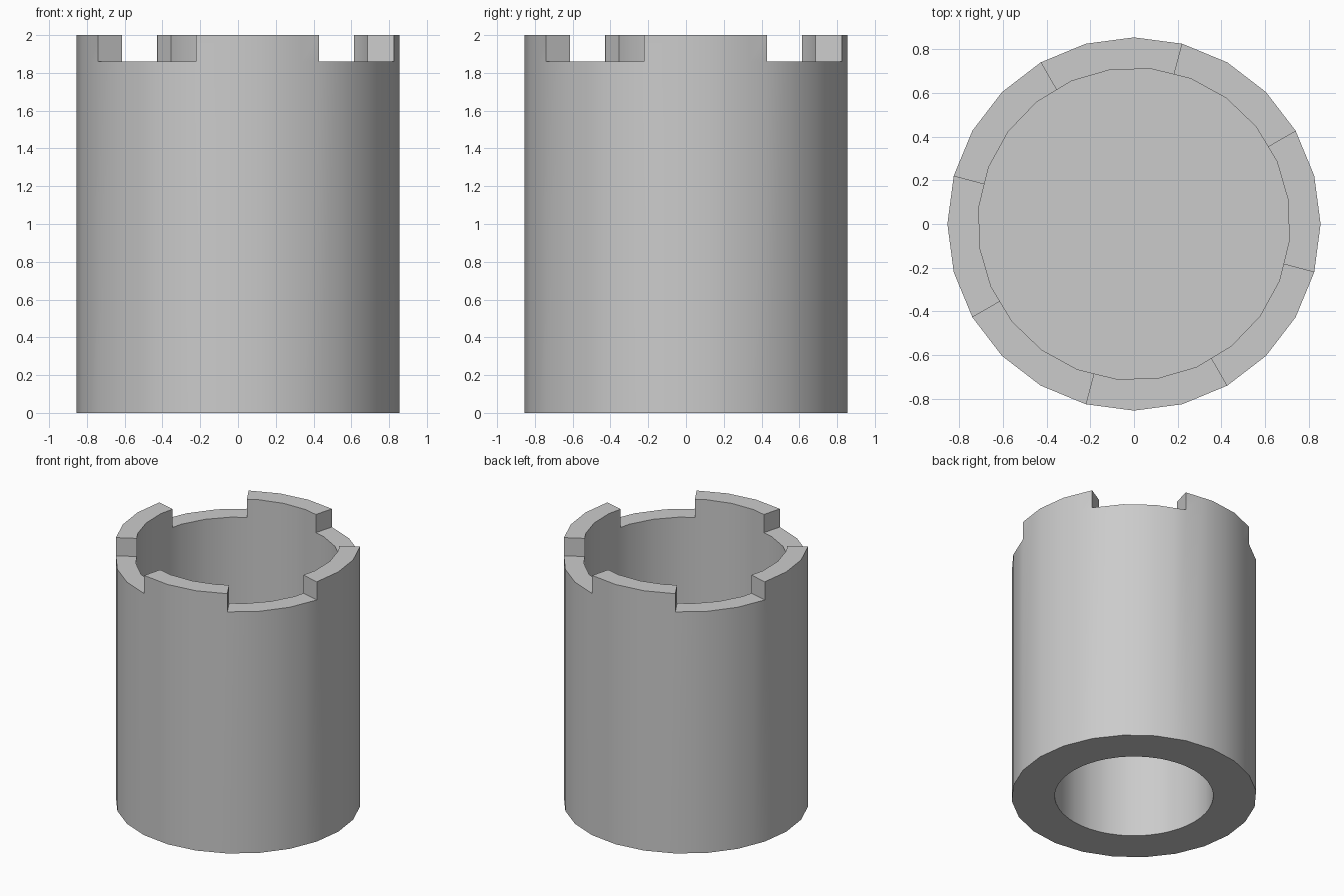
import bpy, bmesh, math
from math import cos, sin, radians

cube = bpy.data.objects.get("Cube")
if cube:
    bpy.data.objects.remove(cube)

SIDES, STEP = 24, 15.0
OUTER_R, INNER_R, HOLE_R = 0.855, 0.715, 0.553
INNER_TURN = 8.7                      # the bore's facets are turned from the outer ones
NOTCH_Z, TOP_Z = 1.86, 2.0
CUP_Z, HOLE_Z = 1.05, 0.9             # dividing wall between the two bores


def facet_radius(radius, turn, angle):
    """Distance to the side of a regular polygon in the given direction."""
    off = (angle - turn) % STEP - STEP / 2
    return radius * cos(radians(STEP / 2)) / cos(radians(off))


bm = bmesh.new()


def outer(a, z):
    r = facet_radius(OUTER_R, 0, a)
    return (r * cos(radians(a)), r * sin(radians(a)), z)


def inner(a, z):
    r = facet_radius(INNER_R, INNER_TURN, a)
    return (r * cos(radians(a)), r * sin(radians(a)), z)


def hole(a, z):
    return (HOLE_R * cos(radians(a)), HOLE_R * sin(radians(a)), z)


def face(*points):
    bm.faces.new([bm.verts.new(p) for p in points])


def strip(a, b, low, low_z, high, high_z):
    face(low(a, low_z), low(b, low_z), high(b, high_z), high(a, high_z))


# Angles of all outer and inner corners, so that both polygons share sectors
angles = sorted([i * STEP for i in range(SIDES)]
                + [i * STEP + INNER_TURN for i in range(SIDES)]) + [360.0]

for a, b in zip(angles, angles[1:]):
    tooth = ((a + b) / 2 + STEP) % 90 < 45
    strip(a, b, outer, 0, outer, NOTCH_Z)
    strip(a, b, inner, NOTCH_Z, inner, CUP_Z)
    rim_z = NOTCH_Z
    if tooth:
        rim_z = TOP_Z
        strip(a, b, outer, NOTCH_Z, outer, TOP_Z)
        strip(a, b, inner, TOP_Z, inner, NOTCH_Z)
    strip(a, b, outer, rim_z, inner, rim_z)
    face(inner(a, CUP_Z), inner(b, CUP_Z), (0, 0, CUP_Z))
    # Underside and lower bore
    strip(a, b, hole, 0, outer, 0)
    strip(a, b, hole, HOLE_Z, hole, 0)
    face(hole(b, HOLE_Z), hole(a, HOLE_Z), (0, 0, HOLE_Z))

# End walls of the four teeth
for quarter in range(4):
    for a in (quarter * 90 + 30, quarter * 90 + 75):
        face(outer(a, NOTCH_Z), inner(a, NOTCH_Z), inner(a, TOP_Z), outer(a, TOP_Z))

bmesh.ops.remove_doubles(bm, verts=bm.verts, dist=0.0005)
bmesh.ops.recalc_face_normals(bm, faces=bm.faces)
mesh = bpy.data.meshes.new("notched_sleeve")
bm.to_mesh(mesh)
bm.free()

# Plain grey material
grey = bpy.data.materials.new("grey")
grey.use_nodes = True
colour = (0.6, 0.6, 0.6, 1)
grey.diffuse_color = colour
grey.node_tree.nodes["Principled BSDF"].inputs["Base Color"].default_value = colour
mesh.materials.append(grey)

sleeve = bpy.data.objects.new("notched_sleeve", mesh)
bpy.context.collection.objects.link(sleeve)
bpy.context.view_layer.objects.active = sleeve
sleeve.select_set(True)
bpy.ops.object.shade_smooth_by_angle(angle=radians(30))
